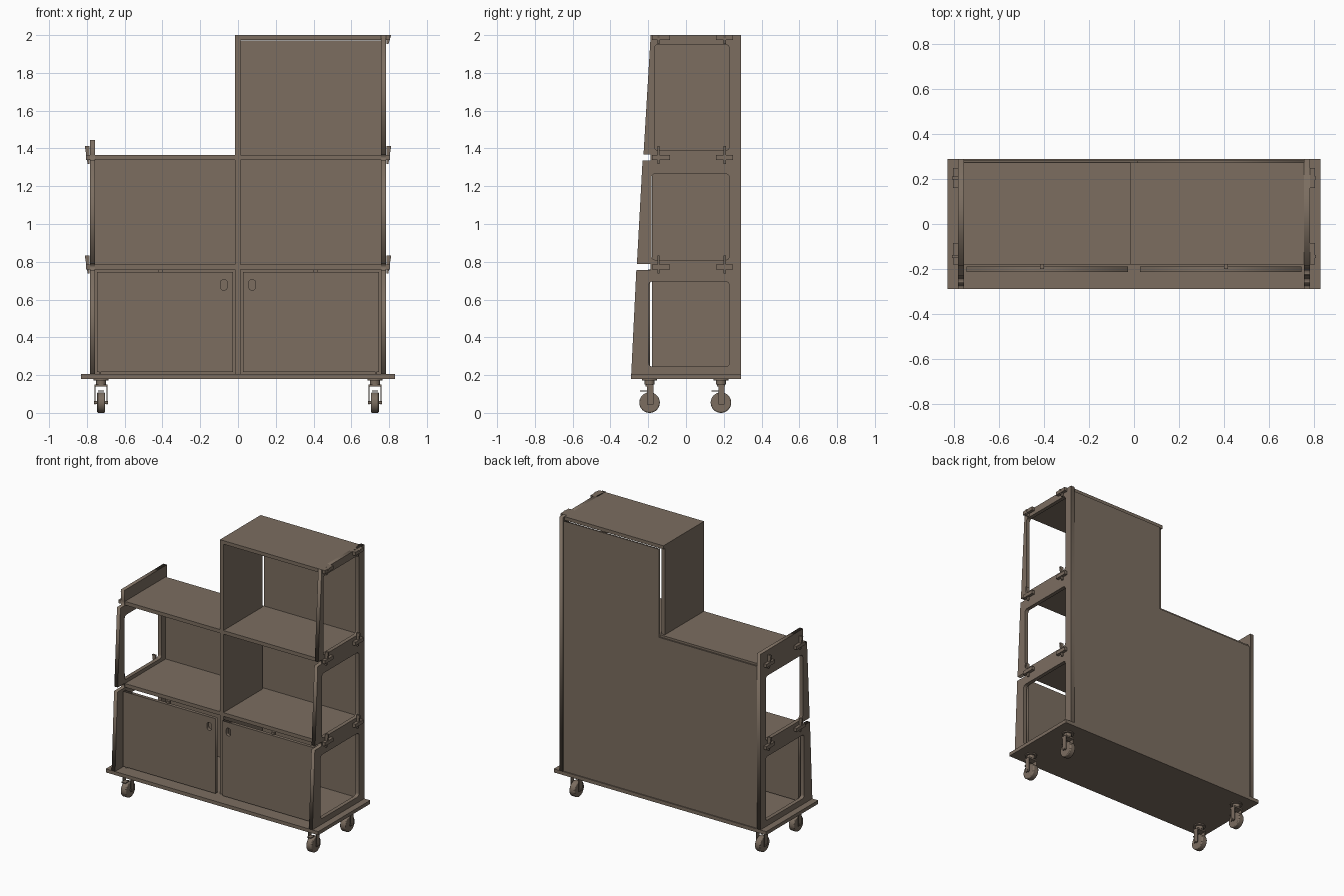
import bpy, bmesh, math
from mathutils import Matrix, Vector

if "Cube" in bpy.data.objects:
    bpy.data.objects.remove(bpy.data.objects["Cube"])

wood = bpy.data.materials.new("brown_wood")
wood.diffuse_color = (0.2, 0.155, 0.118, 1)
wood.use_nodes = True
wood.node_tree.nodes["Principled BSDF"].inputs["Base Color"].default_value = wood.diffuse_color
H = math.pi / 2


def add_mesh(name, bm):
    bmesh.ops.recalc_face_normals(bm, faces=bm.faces)
    me = bpy.data.meshes.new(name)
    bm.to_mesh(me)
    bm.free()
    me.materials.append(wood)
    ob = bpy.data.objects.new(name, me)
    bpy.context.collection.objects.link(ob)
    return ob


def add_box(bm, x0, x1, y0, y1, z0, z1):
    c = Vector(((x0 + x1) / 2, (y0 + y1) / 2, (z0 + z1) / 2))
    m = Matrix.Translation(c) @ Matrix.Diagonal((x1 - x0, y1 - y0, z1 - z0, 1))
    bmesh.ops.create_cube(bm, size=1, matrix=m)


def box(name, *b):
    bm = bmesh.new()
    add_box(bm, *b)
    return add_mesh(name, bm)


def add_cyl(bm, r, h, loc, axis='Z', n=24):
    m = Matrix.Translation(loc)
    if axis == 'X':
        m = m @ Matrix.Rotation(H, 4, 'Y')
    bmesh.ops.create_cone(bm, cap_ends=True, segments=n, radius1=r, radius2=r,
                          depth=h, matrix=m)


def rounded(x0, x1, y0, y1, r=0.02, n=4):
    pts = []
    for cx, cy, a in ((x1 - r, y1 - r, 0), (x0 + r, y1 - r, 1),
                      (x0 + r, y0 + r, 2), (x1 - r, y0 + r, 3)):
        for i in range(n + 1):
            t = (a + i / n) * H
            pts.append((cx + r * math.cos(t), cy + r * math.sin(t)))
    return pts


def sheet(name, loops, thick, loc, rot):
    """Flat board: first loop is the outline, the rest are holes."""
    cu = bpy.data.curves.new(name, 'CURVE')
    cu.dimensions = '2D'
    cu.fill_mode = 'BOTH'
    cu.extrude = thick / 2
    for pts in loops:
        s = cu.splines.new('POLY')
        s.points.add(len(pts) - 1)
        for p, (a, b) in zip(s.points, pts):
            p.co = (a, b, 0, 1)
        s.use_cyclic_u = True
    cu.materials.append(wood)
    ob = bpy.data.objects.new(name, cu)
    ob.location, ob.rotation_euler = loc, rot
    bpy.context.collection.objects.link(ob)
    bpy.ops.object.select_all(action='DESELECT')
    ob.select_set(True)
    bpy.context.view_layer.objects.active = ob
    bpy.ops.object.convert(target='MESH')
    return ob


# base board
box("base_board", -0.83, 0.83, -0.29, 0.29, 0.18, 0.205)

# side panels with sloped front, shelf notches and rounded openings
NB = -0.187
front = [(0.29, 0.205), (-0.29, 0.205), (-0.263, 0.757), (NB, 0.757), (NB, 0.787),
         (-0.26, 0.787), (-0.23, 1.337), (NB, 1.337), (NB, 1.367)]
low = rounded(-0.198, 0.23, 0.245, 0.695)
mid = rounded(-0.183, 0.23, 0.81, 1.265)
top = rounded(-0.168, 0.23, 1.39, 1.95)
side_rot = (H, 0, H)
sheet("right_side_panel", [front + [(-0.225, 1.367), (-0.187, 2.0), (0.29, 2.0)],
                           low, mid, top], 0.027, (0.771, 0, 0), side_rot)
sheet("left_side_panel", [front + [(NB, 1.445), (0.29, 1.445)], low, mid],
      0.027, (-0.771, 0, 0), side_rot)

# central divider, set slightly forward of the back panel
box("divider", -0.015, 0.012, -0.18, 0.257, 0.205, 1.975)

# shelves
box("lower_shelf", -0.758, 0.758, -0.18, 0.274, 0.759, 0.785)
box("upper_shelf", -0.758, 0.758, -0.18, 0.274, 1.339, 1.365)
box("top_shelf", -0.015, 0.758, -0.18, 0.274, 1.975, 2.0)

# stepped back panel
sheet("back_panel", [[(-0.757, 0.206), (0.757, 0.206), (0.757, 1.972), (0.013, 1.972),
                      (0.013, 1.35), (-0.757, 1.35)]], 0.01, (0, 0.279, 0), (H, 0, 0))

# through tenons with locking wedges
for sx, label, levels in ((1, "right", (0.772, 1.352, 1.9875)), (-1, "left", (0.772, 1.352))):
    for i, z in enumerate(levels):
        for y0, y1, yw, end in ((-0.18, -0.085, -0.145, "front"), (0.16, 0.25, 0.205, "rear")):
            xs = sorted((sx * 0.75, sx * 0.806))
            box(f"{label}_{end}_tenon_{i}", *xs, y0, y1, z - 0.0125, z + 0.0125)
            bm = bmesh.new()
            zt, zb = min(z + 0.06, 2.0), z - 0.035
            prof = [(0.785, zb), (0.796, zb), (0.811, zt), (0.785, zt)]
            a = [bm.verts.new((sx * x, yw - 0.006, h)) for x, h in prof]
            b = [bm.verts.new((sx * x, yw + 0.006, h)) for x, h in prof]
            bm.faces.new(a)
            bm.faces.new(b[::-1])
            for k in range(4):
                bm.faces.new((a[k], b[k], b[(k + 1) % 4], a[(k + 1) % 4]))
            add_mesh(f"{label}_{end}_wedge_{i}", bm)

# doors with finger holes, and their pivot pins
for sx, label in ((-1, "left"), (1, "right")):
    x0, x1 = sorted((sx * 0.027, sx * 0.747))
    h0, h1 = sorted((sx * 0.058, sx * 0.092))
    sheet(f"{label}_door", [[(x0, 0.216), (x1, 0.216), (x1, 0.745), (x0, 0.745)],
                            rounded(h0, h1, 0.65, 0.705, 0.014)],
          0.024, (0, -0.202, 0), (H, 0, 0))
    bm = bmesh.new()
    add_cyl(bm, 0.006, 0.014, (sx * 0.73, -0.202, 0.21), n=12)
    add_box(bm, *sorted((sx * 0.40, sx * 0.42)), -0.2, -0.175, 0.74, 0.76)
    add_mesh(f"{label}_door_pivot", bm)

# casters
for sx, a in ((-1, "left"), (1, "right")):
    for y, b in ((-0.193, "front"), (0.185, "rear")):
        x = sx * 0.725
        bm = bmesh.new()
        add_cyl(bm, 0.04, 0.008, (x, y, 0.176))
        add_cyl(bm, 0.026, 0.024, (x, y, 0.161))
        add_box(bm, x - 0.034, x + 0.034, y - 0.022, y + 0.022, 0.139, 0.15)
        for s in (-1, 1):
            add_box(bm, *sorted((x + s * 0.029, x + s * 0.034)),
                    y - 0.014, y + 0.02, 0.045, 0.14)
        add_cyl(bm, 0.008, 0.074, (x, y, 0.0545), 'X', 12)
        # brake lever
        add_box(bm, x - 0.015, x + 0.015, y - 0.05, y - 0.01, 0.113, 0.119)
        add_mesh(f"{b}_{a}_caster_fork", bm)
        bm = bmesh.new()
        add_cyl(bm, 0.0545, 0.042, (x, y, 0.0545), 'X', 32)
        wheel = add_mesh(f"{b}_{a}_wheel", bm)
        bev = wheel.modifiers.new("bevel", 'BEVEL')
        bev.width, bev.segments = 0.006, 2
        bpy.ops.object.select_all(action='DESELECT')
        wheel.select_set(True)
        bpy.context.view_layer.objects.active = wheel
        bpy.ops.object.shade_smooth_by_angle()
